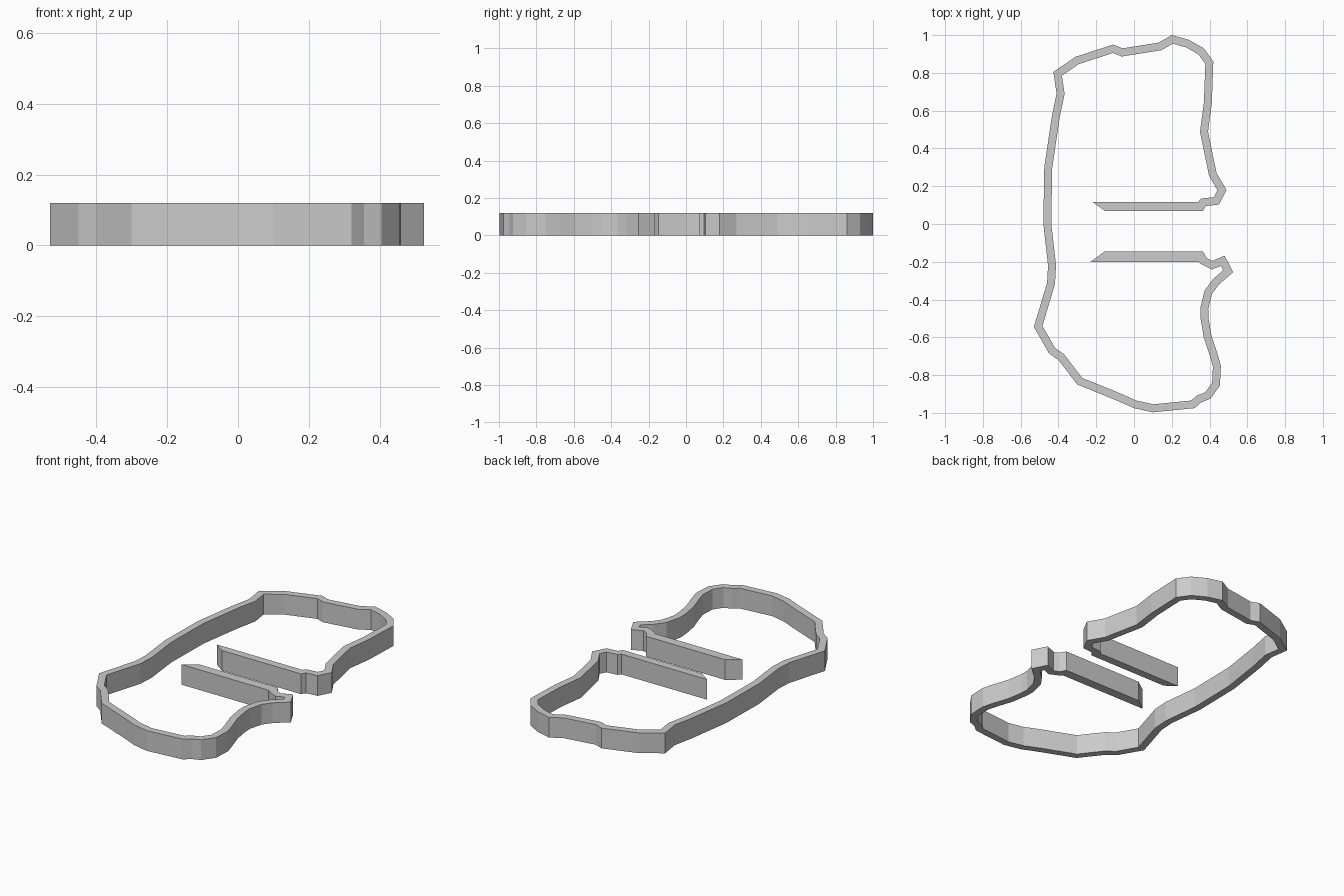
import bpy, bmesh
from mathutils import Vector

if "Cube" in bpy.data.objects:
    bpy.data.objects.remove(bpy.data.objects["Cube"])

HEIGHT = 0.12
WALL = 0.042

# Outer edge of the cutter wall, counter-clockwise from upper bar to lower bar
outline = [Vector(p) for p in [
    (-0.155, 0.07), (0.365, 0.07), (0.38, 0.095), (0.45, 0.103), (0.49, 0.18),
    (0.437, 0.27), (0.392, 0.49), (0.412, 0.64), (0.42, 0.86), (0.37, 0.93),
    (0.29, 0.975), (0.20, 1.0), (0.13, 0.96), (-0.06, 0.93), (-0.11, 0.95),
    (-0.31, 0.885), (-0.427, 0.805), (-0.41, 0.69), (-0.435, 0.57),
    (-0.475, 0.30), (-0.48, 0.0), (-0.455, -0.22), (-0.46, -0.31),
    (-0.53, -0.545), (-0.45, -0.685), (-0.40, -0.72), (-0.30, -0.85),
    (-0.09, -0.935), (0.0, -0.975), (0.10, -0.997), (0.32, -0.975),
    (0.355, -0.945), (0.405, -0.925), (0.455, -0.855), (0.46, -0.75),
    (0.44, -0.68), (0.41, -0.59), (0.395, -0.50), (0.393, -0.45),
    (0.413, -0.37), (0.45, -0.32), (0.525, -0.255), (0.48, -0.168),
    (0.415, -0.195), (0.385, -0.18), (0.365, -0.145), (-0.155, -0.145)]]


def left(a, b):
    d = (b - a).normalized()
    return Vector((-d.y, d.x))


def offset_inward(pts):
    """Mitred inner edge; the two bars are a little thicker and end in slanted tips."""
    inner = [Vector((-0.22, 0.117))]
    n = len(pts)
    for i in range(1, n - 1):
        n1, n2 = left(pts[i - 1], pts[i]), left(pts[i], pts[i + 1])
        m = (n1 + n2).normalized()
        inner.append(pts[i] + m * WALL / m.dot(n1))
    inner.append(Vector((-0.23, -0.20)))
    inner[1].y = 0.117
    inner[-2].y = -0.20
    return inner


def make_wall(name, outer, inner, height):
    bm = bmesh.new()
    rings = []
    for o, i in zip(outer, inner):
        rings.append([bm.verts.new((p.x, p.y, z))
                      for p, z in ((o, 0), (i, 0), (i, height), (o, height))])
    for a, b in zip(rings, rings[1:]):
        for k in range(4):
            j = (k + 1) % 4
            bm.faces.new((a[k], a[j], b[j], b[k]))
    bm.faces.new(rings[0])
    bm.faces.new(rings[-1])
    bmesh.ops.recalc_face_normals(bm, faces=bm.faces)
    mesh = bpy.data.meshes.new(name)
    bm.to_mesh(mesh)
    bm.free()
    obj = bpy.data.objects.new(name, mesh)
    bpy.context.collection.objects.link(obj)
    return obj


# Thin outline wall with its two inward bars
make_wall("outline_wall", outline, offset_inward(outline), HEIGHT)
